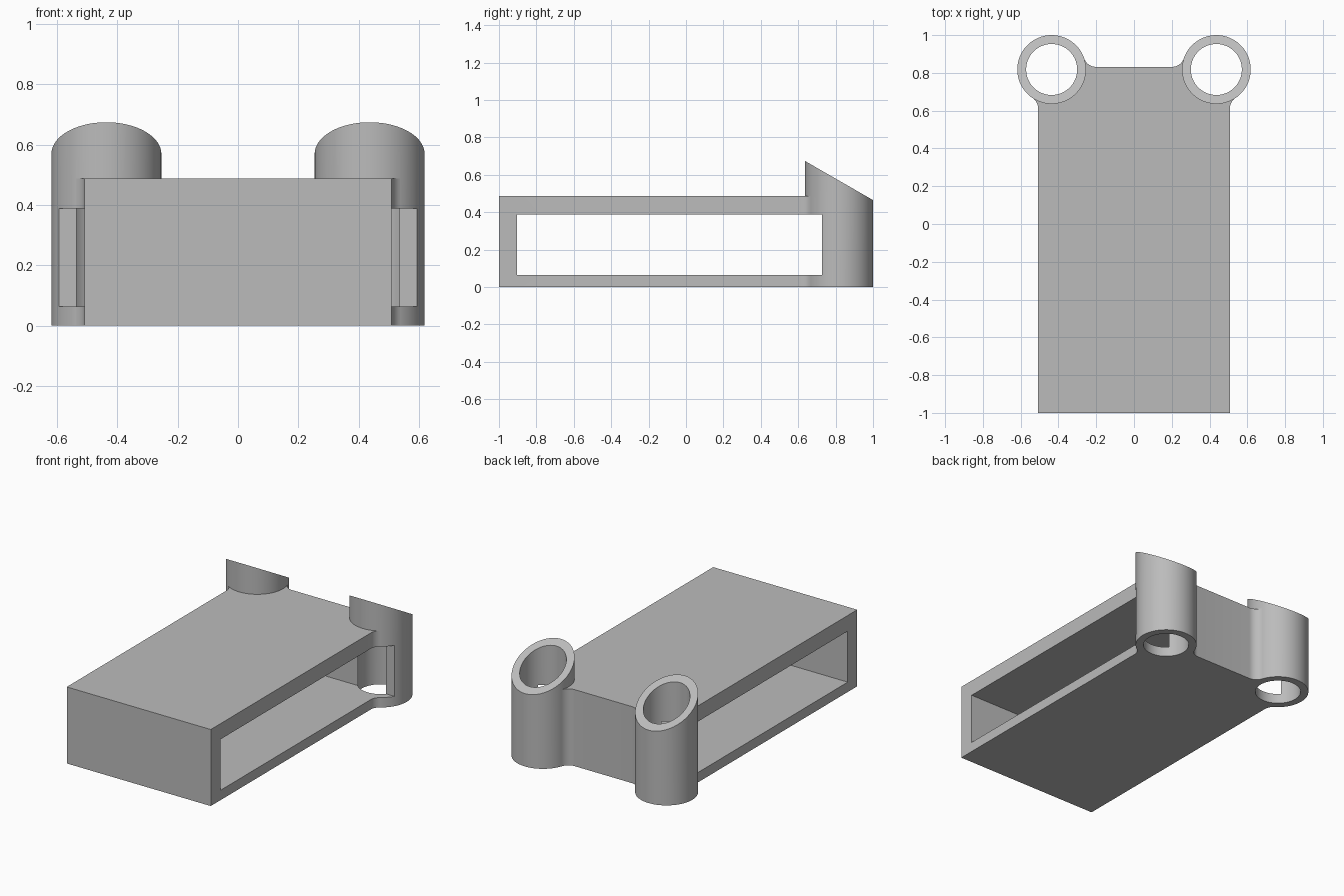
import bpy, bmesh, math
from mathutils import Vector

cube = bpy.data.objects.get("Cube")
if cube:
    bpy.data.objects.remove(cube, do_unlink=True)

HALF_W, FRONT, BACK, TOP = 0.508, -1.0, 0.832, 0.488
TUBE = Vector((0.436, 0.818))
R_OUT, R_IN, FILLET = 0.182, 0.135, 0.065

grey = bpy.data.materials.new("plain grey")
grey.use_nodes = True
colour = (0.5, 0.5, 0.5, 1)
grey.diffuse_color = colour
grey.node_tree.nodes["Principled BSDF"].inputs["Base Color"].default_value = colour


def finish(name, bm):
    bmesh.ops.recalc_face_normals(bm, faces=bm.faces)
    mesh = bpy.data.meshes.new(name)
    bm.to_mesh(mesh)
    bm.free()
    obj = bpy.data.objects.new(name, mesh)
    bpy.context.collection.objects.link(obj)
    mesh.materials.append(grey)
    return obj


def prism(name, outline, z0, z1, top=None):
    """Extrude an outline; top(y) can slant the upper face."""
    bm = bmesh.new()
    face = bm.faces.new([bm.verts.new((x, y, z0)) for x, y in outline])
    new = bmesh.ops.extrude_face_region(bm, geom=[face])["geom"]
    for v in new:
        if isinstance(v, bmesh.types.BMVert):
            v.co.z = top(v.co.y) if top else z1
    return finish(name, bm)


def circle(cx, cy, r, n=96):
    return [(cx + r * math.cos(2 * math.pi * i / n),
             cy + r * math.sin(2 * math.pi * i / n)) for i in range(n)]


def fillet(centre, start, steps=10):
    """Arc from a wall to the tube; ends just inside the tube."""
    a0 = math.atan2(start.y - centre.y, start.x - centre.x)
    end = TUBE - centre
    delta = math.atan2(end.y, end.x) - a0
    delta = (delta + math.pi) % (2 * math.pi) - math.pi
    pts = [centre + FILLET * Vector((math.cos(a0 + delta * i / steps),
                                     math.sin(a0 + delta * i / steps)))
           for i in range(steps + 1)]
    pts.append(pts[-1].lerp(TUBE, 0.1))
    return pts


def boolean(target, other, operation):
    mod = target.modifiers.new(operation.lower(), "BOOLEAN")
    mod.operation, mod.object, mod.solver = operation, other, "EXACT"
    bpy.context.view_layer.objects.active = target
    bpy.ops.object.modifier_apply(modifier=mod.name)
    bpy.data.objects.remove(other, do_unlink=True)


# Body outline with fillets blending into the tubes
reach = R_OUT + FILLET
side_x, back_y = HALF_W + FILLET, BACK + FILLET
side = Vector((side_x, TUBE.y - math.sqrt(reach**2 - (side_x - TUBE.x)**2)))
back = Vector((TUBE.x - math.sqrt(reach**2 - (back_y - TUBE.y)**2), back_y))
half = [Vector((HALF_W, FRONT))]
half += fillet(side, Vector((HALF_W, side.y)))
half += [TUBE]
half += reversed(fillet(back, Vector((back.x, BACK))))
outline = [tuple(p) for p in half] + [(-p.x, p.y) for p in reversed(half)]
body = prism("sleeve_body", outline, 0, TOP)

# Tubes with slanted tops
slant = lambda y: 0.674 - 0.575 * (y - TUBE.y + R_OUT)
for s in (-1, 1):
    boolean(body, prism("tube", circle(s * TUBE.x, TUBE.y, R_OUT), 0, 1, slant), "UNION")

# Side-to-side opening
window = [(-1, -0.904), (1, -0.904), (1, 0.727), (-1, 0.727)]
boolean(body, prism("window_cutter", window, 0.063, 0.388), "DIFFERENCE")

# Vertical bores
for s in (-1, 1):
    boolean(body, prism("bore_cutter", circle(s * TUBE.x, TUBE.y, R_IN), -0.2, 1), "DIFFERENCE")

bpy.ops.object.select_all(action="DESELECT")
body.select_set(True)
bpy.context.view_layer.objects.active = body
bpy.ops.object.shade_smooth_by_angle(angle=math.radians(25))
